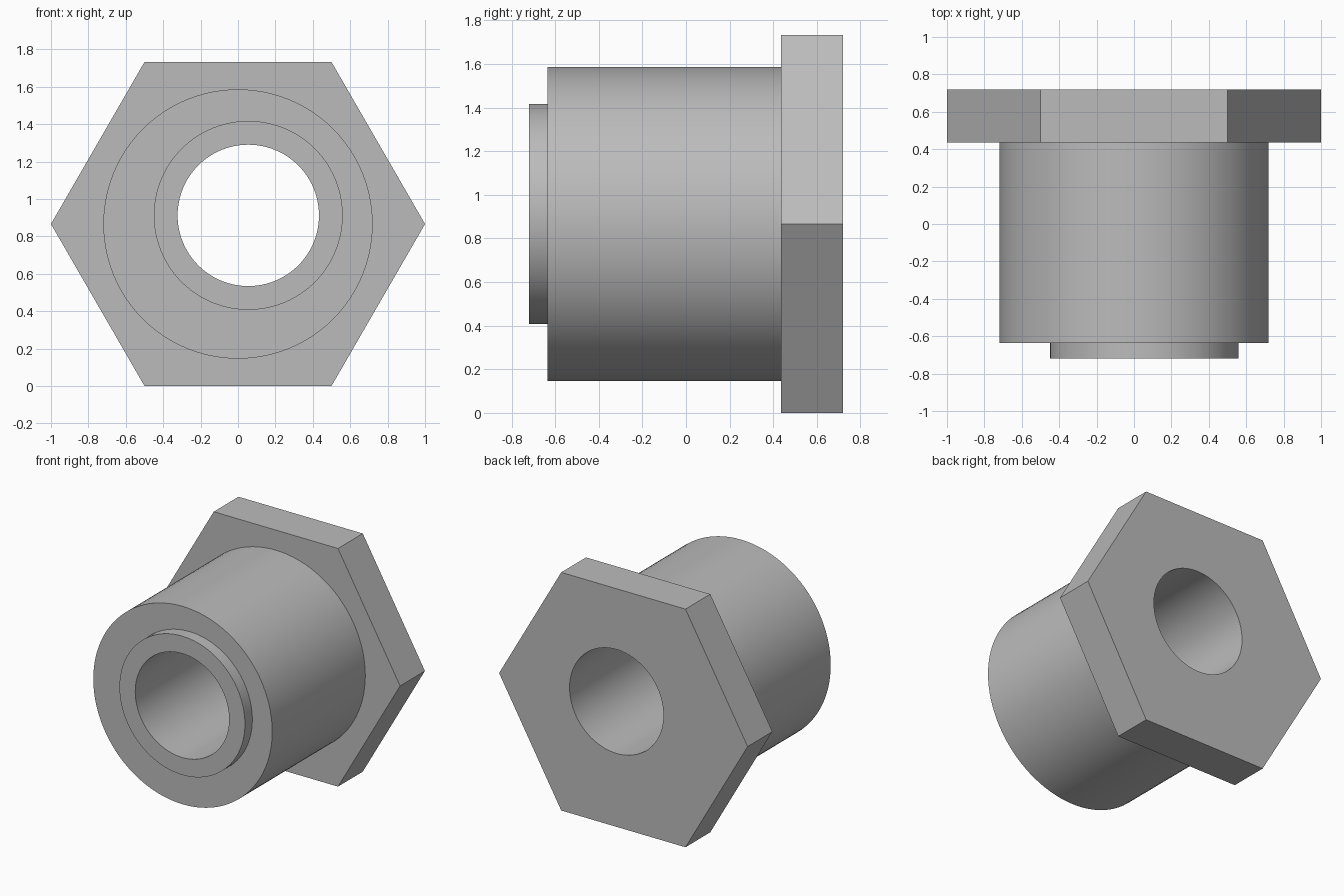
import bpy, bmesh, math

cube = bpy.data.objects.get("Cube")
if cube:
    bpy.data.objects.remove(cube, do_unlink=True)

# Plain grey metal
grey = bpy.data.materials.new("grey_metal")
grey.use_nodes = True
COLOUR = (0.5, 0.5, 0.5, 1)
grey.diffuse_color = COLOUR
grey.node_tree.nodes["Principled BSDF"].inputs["Base Color"].default_value = COLOUR

SIDES = 96
MID_Z = math.sqrt(3) / 2          # hexagon and barrel axis height
BORE = (0.055, 0.912, 0.378)      # off-centre x, z, radius
COLLAR = (0.055, 0.912, 0.505)
BARREL = (0, MID_Z, 0.72)
HEX = (0, MID_Z, 1)
FRONT, SHOULDER, FLANGE, BACK = -0.72, -0.635, 0.435, 0.72

bm = bmesh.new()


def loop(circle, y, sides=SIDES):
    """Closed ring of edges facing along y."""
    cx, cz, r = circle
    angles = [2 * math.pi * i / sides for i in range(sides)]
    verts = [bm.verts.new((cx + r * math.cos(a), y, cz + r * math.sin(a))) for a in angles]
    return [bm.edges.new((verts[i - 1], verts[i])) for i in range(sides)]


def wall(circle, y0, y1, sides=SIDES):
    """Straight tube wall; returns its two rims."""
    rims = loop(circle, y0, sides), loop(circle, y1, sides)
    bmesh.ops.bridge_loops(bm, edges=rims[0] + rims[1])
    return rims


def flat_ring(outer, inner):
    """Flat face between two rims in the same plane."""
    bmesh.ops.triangle_fill(bm, edges=outer + inner, use_beauty=True)


# Walls: bore, front collar, round barrel, hexagonal flange
bore_front, bore_back = wall(BORE, FRONT, BACK)
collar_front, collar_back = wall(COLLAR, FRONT, SHOULDER)
barrel_front, barrel_back = wall(BARREL, SHOULDER, FLANGE)
hex_front, hex_back = wall(HEX, FLANGE, BACK, 6)

# Flat faces joining the walls
flat_ring(collar_front, bore_front)
flat_ring(barrel_front, collar_back)
flat_ring(hex_front, barrel_back)
flat_ring(hex_back, bore_back)

bmesh.ops.recalc_face_normals(bm, faces=bm.faces[:])
mesh = bpy.data.meshes.new("hex_flange_bushing")
bm.to_mesh(mesh)
bm.free()
mesh.materials.append(grey)

bushing = bpy.data.objects.new("hex_flange_bushing", mesh)
bpy.context.collection.objects.link(bushing)
bpy.ops.object.select_all(action="DESELECT")
bushing.select_set(True)
bpy.context.view_layer.objects.active = bushing
bpy.ops.object.shade_smooth_by_angle(angle=math.radians(30))
